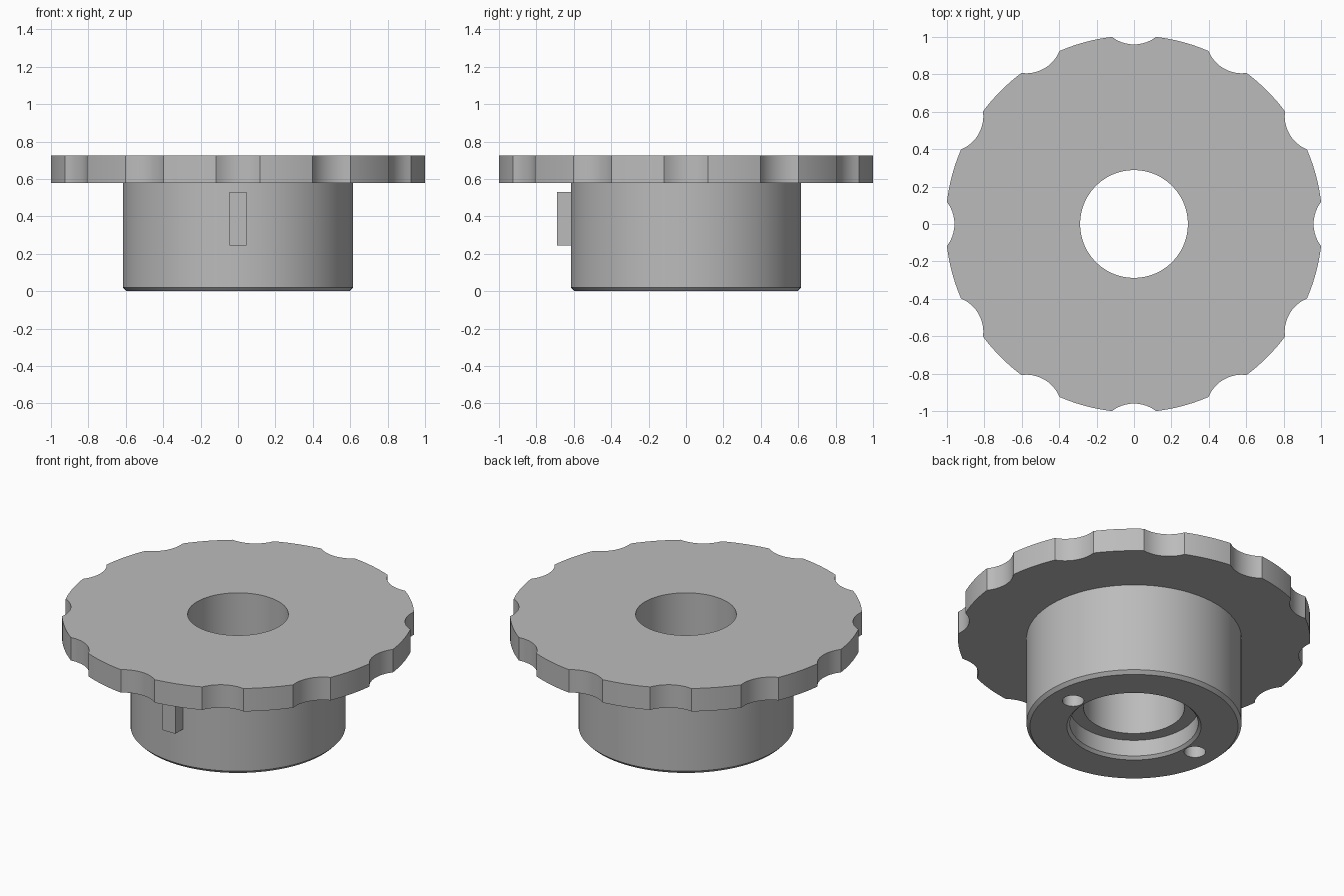
import bpy, bmesh, math
from math import sin, cos, pi, radians

default = bpy.data.objects.get("Cube")
if default:
    bpy.data.objects.remove(default, do_unlink=True)

steel = bpy.data.materials.new("grey steel")
steel.use_nodes = True
GREY = (0.5, 0.5, 0.5, 1)
steel.diffuse_color = GREY
steel.node_tree.nodes["Principled BSDF"].inputs["Base Color"].default_value = GREY


def finish(bm, name):
    bmesh.ops.recalc_face_normals(bm, faces=bm.faces[:])
    mesh = bpy.data.meshes.new(name)
    bm.to_mesh(mesh)
    bm.free()
    mesh.materials.append(steel)
    obj = bpy.data.objects.new(name, mesh)
    bpy.context.collection.objects.link(obj)
    return obj


# Scalloped rim: a circle bitten by twelve smaller circles
RIM, NOTCH, NOTCH_DIST, COUNT = 1.007, 0.194, 1.154, 12
PITCH = 2 * pi / COUNT
HALF = math.acos((RIM**2 + NOTCH_DIST**2 - NOTCH**2) / (2 * RIM * NOTCH_DIST))


def rim_radius(a):
    if abs(a) >= HALF - 1e-6:
        return RIM
    return NOTCH_DIST * cos(a) - math.sqrt(NOTCH**2 - (NOTCH_DIST * sin(a))**2)


STEPS = 10
sector = [-HALF + 2 * HALF * i / STEPS for i in range(STEPS)]
sector += [HALF + (PITCH - 2 * HALF) * i / STEPS for i in range(STEPS)]
angles = [(k * PITCH + a, rim_radius(a)) for k in range(COUNT) for a in sector]

# Closed cross-section, turned about z; "rim" follows the scalloped outline
BORE, HUB, LIP = 0.288, 0.615, 0.367
profile = [(HUB, 0.58), ("rim", 0.58), ("rim", 0.725), (BORE, 0.725),
           (BORE, 0.12), (LIP, 0.12), (LIP, 0.017), (LIP + 0.017, 0),
           (HUB - 0.02, 0), (HUB, 0.02)]
bm = bmesh.new()
loops = []
for r, z in profile:
    loops.append([bm.verts.new(((rim if r == "rim" else r) * cos(a),
                                (rim if r == "rim" else r) * sin(a), z))
                  for a, rim in angles])
n = len(angles)
for k, low in enumerate(loops):
    high = loops[(k + 1) % len(loops)]
    for i in range(n):
        j = (i + 1) % n
        bm.faces.new((low[i], low[j], high[j], high[i]))
wheel = finish(bm, "scalloped_flange_and_hub")

# Two blind pin holes in the underside
bm = bmesh.new()
for side in (-1, 1):
    made = bmesh.ops.create_cone(bm, cap_ends=True, segments=32,
                                 radius1=0.062, radius2=0.062, depth=0.5)
    bmesh.ops.translate(bm, verts=made["verts"], vec=(side * 0.455, 0, 0))
cutter = finish(bm, "pin_hole_cutter")
cutter.hide_render = True
cutter.hide_set(True)
cut = wheel.modifiers.new("pin holes", "BOOLEAN")
cut.operation = "DIFFERENCE"
cut.solver = "EXACT"
cut.object = cutter

# Apply the cut, then remove the helper
bpy.context.view_layer.objects.active = wheel
wheel.select_set(True)
bpy.ops.object.modifier_apply(modifier=cut.name)
bpy.data.objects.remove(cutter, do_unlink=True)
bpy.ops.object.shade_smooth_by_angle(angle=radians(25))

# Locating key on the front of the hub
bm = bmesh.new()
bmesh.ops.create_cube(bm, size=1)
bmesh.ops.scale(bm, verts=bm.verts[:], vec=(0.09, 0.09, 0.286))
bmesh.ops.translate(bm, verts=bm.verts[:], vec=(0, -0.645, 0.388))
finish(bm, "locating_key")
